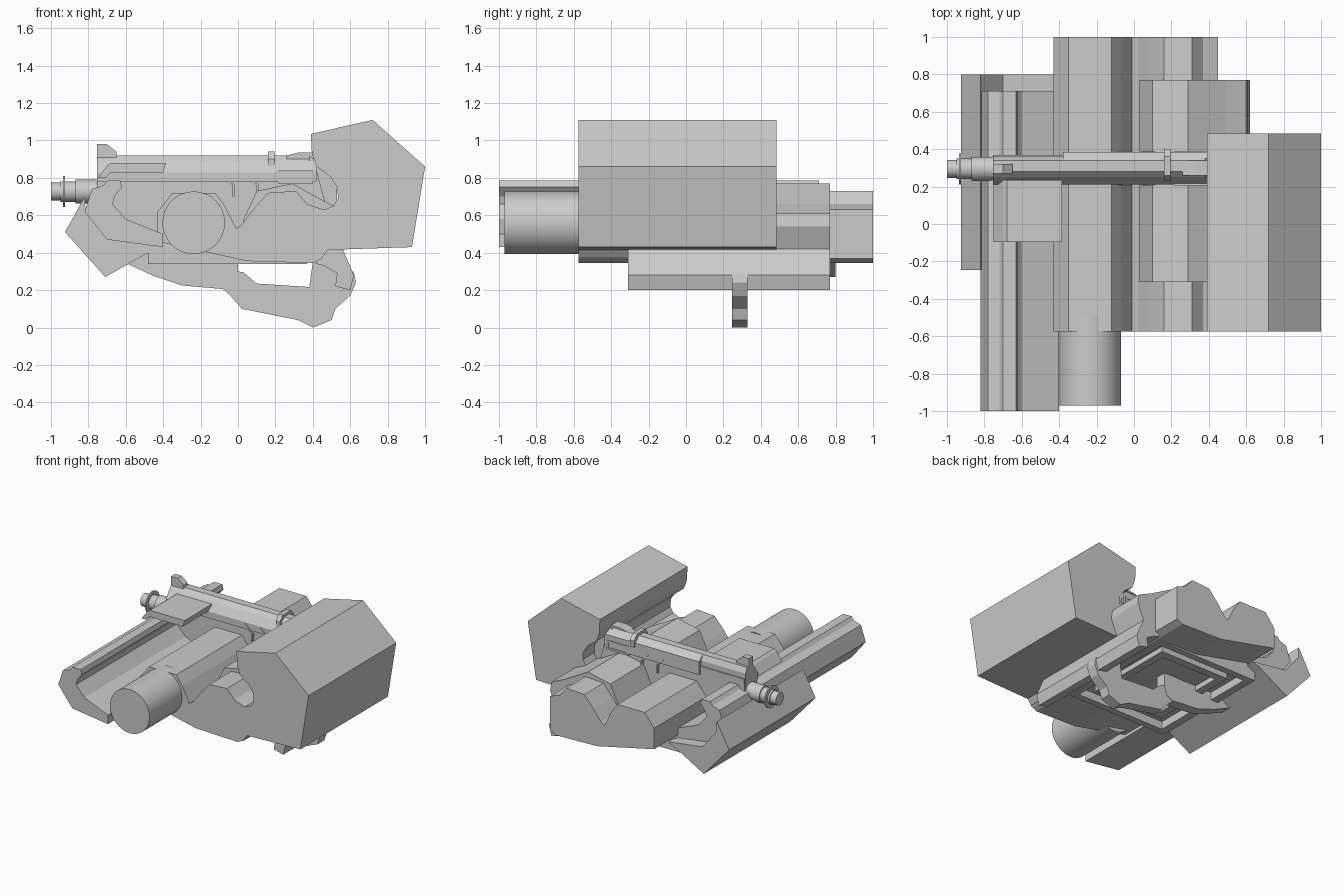
import bpy, bmesh, math
from mathutils import Vector


def prism(name, pts, a, b, axis='Y'):
    """Extrude a profile from a to b: (x, z) points along Y, (y, z) points along X."""
    bm = bmesh.new()
    place = (lambda p, t: (p[0], t, p[1])) if axis == 'Y' else (lambda p, t: (t, p[0], p[1]))
    lo = [bm.verts.new(place(p, a)) for p in pts]
    hi = [bm.verts.new(place(p, b)) for p in pts]
    bm.faces.new(lo)
    bm.faces.new(hi[::-1])
    n = len(pts)
    for i in range(n):
        bm.faces.new((lo[i], hi[i], hi[(i + 1) % n], lo[(i + 1) % n]))
    bmesh.ops.recalc_face_normals(bm, faces=bm.faces)
    me = bpy.data.meshes.new(name)
    bm.to_mesh(me)
    bm.free()
    ob = bpy.data.objects.new(name, me)
    bpy.context.collection.objects.link(ob)
    return ob


def box(name, x0, x1, y0, y1, z0, z1):
    return prism(name, [(x0, z0), (x1, z0), (x1, z1), (x0, z1)], y0, y1)


def tube(name, start, end, r, sides=40):
    s, e = Vector(start), Vector(end)
    bpy.ops.mesh.primitive_cylinder_add(vertices=sides, radius=r, depth=(e - s).length,
                                        location=(s + e) / 2,
                                        rotation=(e - s).to_track_quat('Z', 'Y').to_euler())
    ob = bpy.context.object
    ob.name = name
    bpy.ops.object.shade_smooth_by_angle(angle=math.radians(30))
    return ob


def cut(ob, cutter):
    m = ob.modifiers.new("cut", 'BOOLEAN')
    m.operation, m.object, m.solver = 'DIFFERENCE', cutter, 'EXACT'
    bpy.context.view_layer.objects.active = ob
    bpy.ops.object.modifier_apply(modifier=m.name)
    bpy.data.objects.remove(cutter)


# Main body with two humps, a valley and a sloping underside
body = prism("main_body", [
    (0.05, 0.355), (0.40, 0.345), (0.45, 0.37), (0.45, 0.63), (0.37, 0.66), (0.31, 0.73),
    (0.16, 0.72), (0.08, 0.63), (0.02, 0.55), (-0.01, 0.53), (-0.03, 0.57), (-0.07, 0.65),
    (-0.12, 0.72), (-0.35, 0.72), (-0.43, 0.62), (-0.43, 0.46)], -0.575, 1.0)

# Underside base with a stepped recess
base = prism("underside_base", [(-0.48, 0.34), (0.37, 0.34), (0.37, 0.44), (-0.40, 0.46),
                                (-0.48, 0.40)], -0.25, 0.73)
for part in (body, base):
    cut(part, box("recess_cutter", -0.42, 0.33, -0.2, 0.68, 0.3, 0.40))
ring = box("underside_frame", -0.34, 0.25, -0.12, 0.60, 0.36, 0.42)
cut(ring, box("frame_cutter", -0.28, 0.19, -0.06, 0.54, 0.3, 0.5))

# Rear stock block with curved notch
prism("stock_block", [
    (0.44, 0.36), (0.48, 0.415), (0.93, 0.43), (1.0, 0.86), (0.72, 1.11), (0.39, 1.035),
    (0.395, 0.93), (0.42, 0.86), (0.49, 0.81), (0.53, 0.75), (0.535, 0.69), (0.51, 0.65),
    (0.46, 0.63), (0.40, 0.65)], -0.575, 0.483)

# Grip housing with its low rear bar
prism("grip_housing", [
    (0.03, 0.5), (0.40, 0.45), (0.42, 0.34), (0.46, 0.33), (0.53, 0.29), (0.52, 0.22),
    (0.60, 0.20), (0.62, 0.28), (0.56, 0.42), (0.61, 0.54), (0.60, 0.61), (0.49, 0.66),
    (0.29, 0.77), (0.10, 0.73), (0.03, 0.58)], -0.31, 0.77)

# Cylinder in the left hump
tube("side_cylinder", (-0.237, -0.97, 0.56), (-0.237, -0.5, 0.56), 0.167, 64)

# Long open trough
prism("trough_bar", [
    (-0.82, 0.62), (-0.70, 0.47), (-0.40, 0.43), (-0.40, 0.50), (-0.60, 0.58), (-0.67, 0.66),
    (-0.66, 0.70), (-0.62, 0.75), (-0.63, 0.785), (-0.70, 0.785), (-0.72, 0.76),
    (-0.78, 0.74)], -1.0, 0.71)

# Slanted front plate wrapped under the trough
prism("front_plate", [
    (-0.925, 0.51), (-0.71, 0.27), (-0.48, 0.40), (-0.41, 0.435), (-0.70, 0.475),
    (-0.815, 0.62), (-0.82, 0.70)], -0.245, 0.80)

# Centre frame and slide
prism("centre_frame", [
    (-0.76, 0.66), (-0.60, 0.50), (0.40, 0.45), (0.48, 0.62), (0.42, 0.84), (-0.75, 0.84)],
    0.22, 0.37)
prism("frame_tail", [(0.38, 0.55), (0.53, 0.62), (0.53, 0.78), (0.47, 0.85), (0.38, 0.92)],
      0.25, 0.35)
top = [(0.21, 0.78), (0.21, 0.83), (0.25, 0.89), (0.28, 0.92), (0.34, 0.92)]
prism("slide", top + [(0.385, 0.88), (0.385, 0.78)], -0.38, 0.42, 'X')
prism("slide_front", top + [(0.36, 0.88), (0.36, 0.78)], -0.755, -0.38, 'X')
prism("slide_rear_bump", [(0.26, 0.92), (0.32, 0.935), (0.41, 0.935), (0.41, 0.90),
                          (0.26, 0.90)], 0.26, 0.34)
prism("front_sight", [(-0.755, 0.90), (-0.755, 0.98), (-0.70, 0.98), (-0.65, 0.94),
                      (-0.65, 0.90)], 0.27, 0.32)
prism("slide_band", [(0.23, 0.85), (0.23, 0.90), (0.26, 0.94), (0.36, 0.94), (0.40, 0.90),
                     (0.40, 0.85)], 0.16, 0.195, 'X')

# Side window frames and chevrons on both sides
for side, y0, y1 in (("front", 0.205, 0.23), ("back", 0.36, 0.39)):
    win = box(side + "_window_frame", 0.215, 0.40, y0, y1, 0.77, 0.84)
    cut(win, box("window_cutter", 0.23, 0.385, y0 - 0.1, y1 + 0.1, 0.785, 0.825))
    for i, x in enumerate((-0.09, 0.04)):
        prism(f"{side}_chevron_{i}", [(x, 0.82), (x + 0.06, 0.76), (x + 0.06, 0.70),
                                      (x + 0.07, 0.70), (x + 0.07, 0.765), (x + 0.01, 0.82)],
              y0, y1)

# Folded cover beside the slide
prism("side_cover", [(-0.75, 0.80), (-0.71, 0.80), (-0.68, 0.83), (-0.40, 0.83),
                     (-0.385, 0.88), (-0.68, 0.88), (-0.70, 0.865)], -0.095, 0.235)

# Stepped muzzle
for name, x0, x1, r in (("muzzle_tip", -1.0, -0.94, 0.048), ("muzzle_flange", -0.935, -0.925, 0.083),
                        ("muzzle_neck", -0.95, -0.86, 0.055), ("muzzle_base", -0.87, -0.72, 0.064)):
    tube(name, (x0, 0.295, 0.727), (x1, 0.295, 0.727), r)

# Thin underside keel and trigger guard
prism("keel", [(-0.60, 0.345), (-0.45, 0.275), (-0.30, 0.225), (-0.07, 0.205), (-0.02, 0.23),
               (0.0, 0.30), (0.0, 0.42), (-0.60, 0.42)], 0.25, 0.33)
prism("trigger_guard", [
    (-0.08, 0.205), (-0.04, 0.17), (0.02, 0.10), (0.32, 0.04), (0.40, 0.0), (0.50, 0.04),
    (0.52, 0.10), (0.60, 0.17), (0.63, 0.24), (0.62, 0.29), (0.54, 0.40), (0.57, 0.30),
    (0.56, 0.205), (0.10, 0.235), (0.03, 0.295), (0.0, 0.30)], 0.247, 0.328)
prism("grip_strut", [(0.40, 0.35), (0.38, 0.21), (0.56, 0.20), (0.55, 0.36)], 0.25, 0.325)
